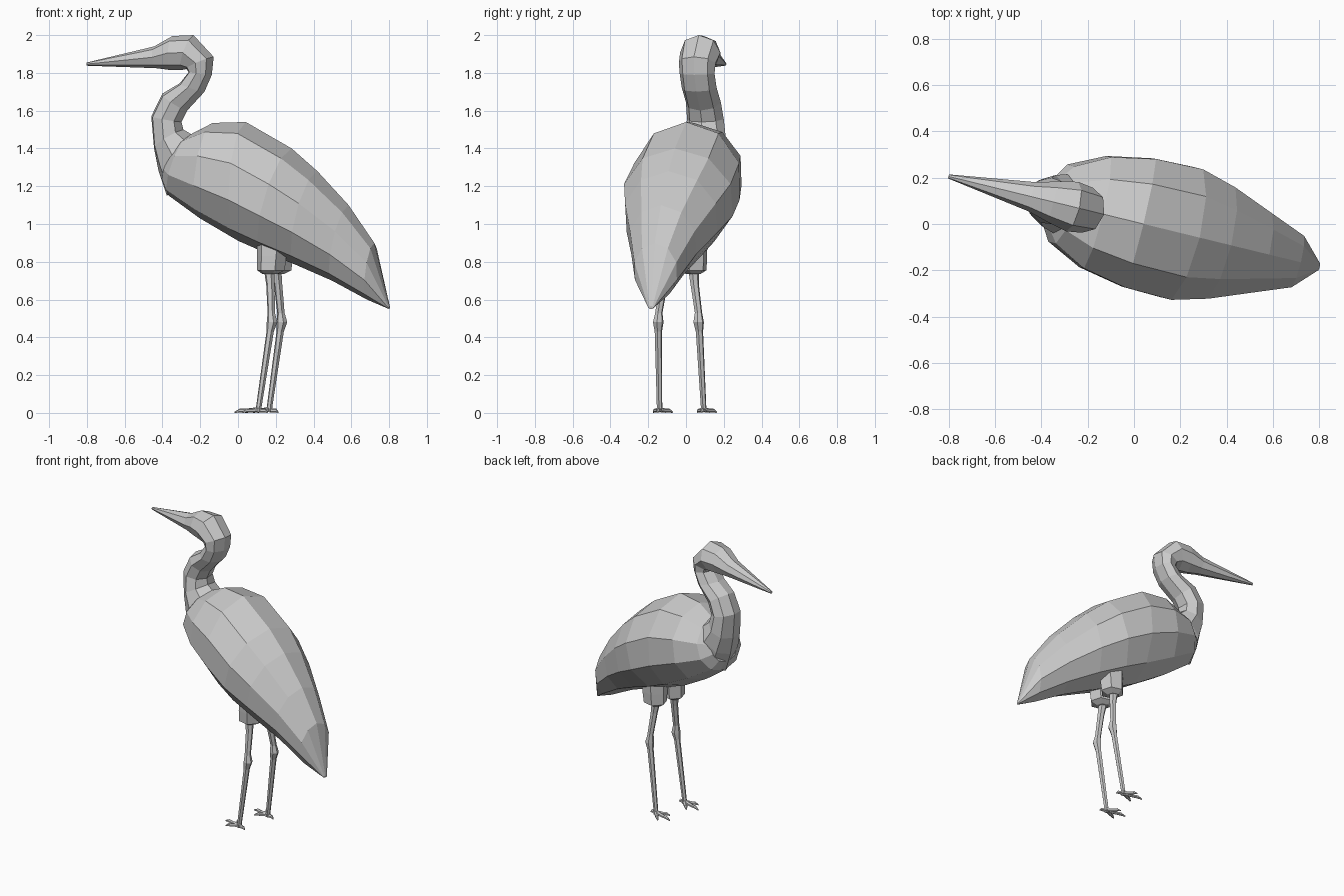
import bpy, bmesh, math
from mathutils import Matrix, Vector

default = bpy.data.objects.get("Cube")
if default:
    bpy.data.objects.remove(default)

grey = bpy.data.materials.new("plain grey")
grey.use_nodes = True
colour = (0.6, 0.6, 0.6, 1)
grey.diffuse_color = colour
grey.node_tree.nodes["Principled BSDF"].inputs["Base Color"].default_value = colour

# The bird stands turned slightly away from the x axis
HEADING = Matrix.Rotation(math.radians(-13.7), 4, 'Z')


def loft(name, rings, sides, offset=(0, 0.01, 0), yaw=0.0, turn=0.0):
    """Skin elliptical rings: (upper x, z, lower x, z, half width[, sideways shift])."""
    place = HEADING @ Matrix.Translation(offset) @ Matrix.Rotation(yaw, 4, 'Z')
    bm = bmesh.new()
    loops = []
    for ring in rings:
        ux, uz, lx, lz, half = ring[:5]
        shift = ring[5] if len(ring) > 5 else 0
        upper, lower = Vector((ux, shift, uz)), Vector((lx, shift, lz))
        centre, axis = (upper + lower) / 2, (upper - lower) / 2
        loop = []
        for i in range(sides):
            a = math.tau * (i + turn) / sides
            point = centre + axis * math.cos(a) + Vector((0, half * math.sin(a), 0))
            loop.append(bm.verts.new(place @ point))
        loops.append(loop)
    for a, b in zip(loops, loops[1:]):
        for i in range(sides):
            j = (i + 1) % sides
            bm.faces.new((a[i], a[j], b[j], b[i]))
    bm.faces.new(loops[0])
    bm.faces.new(loops[-1])
    bmesh.ops.recalc_face_normals(bm, faces=bm.faces[:])
    mesh = bpy.data.meshes.new(name)
    bm.to_mesh(mesh)
    bm.free()
    mesh.materials.append(grey)
    obj = bpy.data.objects.new(name, mesh)
    bpy.context.collection.objects.link(obj)
    return obj


# Body with folded wings, chest to tail
loft("body", [
    (-.33, 1.42, -.41, 1.22, .11),
    (-.27, 1.47, -.38, 1.15, .18),
    (-.14, 1.535, -.21, 1.03, .26),
    (.04, 1.54, 0, .91, .3),
    (.29, 1.4, .13, .855, .305),
    (.43, 1.28, .31, .785, .26),
    (.6, 1.1, .51, .7, .185),
    (.74, .9, .7, .6, .12),
    (.823, .565, .82, .55, .015),
], 10)

# Curved neck, from inside the chest up to the nape
nape = (-.135, 1.885, -.285, 1.82, .1)
crown = (-.245, 2, -.31, 1.815, .11)
beak_base = (-.46, 1.94, -.45, 1.825, .065)
loft("neck", [
    (-.15, 1.38, -.39, 1.15, .13),
    (-.23, 1.46, -.435, 1.28, .13),
    (-.3, 1.5, -.46, 1.4, .115),
    (-.31, 1.54, -.475, 1.57, .1),
    (-.28, 1.6, -.415, 1.69, .095),
    (-.185, 1.7, -.32, 1.745, .095),
    (-.145, 1.79, -.27, 1.805, .095),
    nape,
], 8)
loft("head", [nape, crown, (-.36, 1.995, -.37, 1.815, .09), beak_base], 8)
loft("beak", [beak_base, (-.827, 1.855, -.827, 1.838, .009)], 8)


def post(x, z, radius, shift):
    """Level ring for an upright limb."""
    return (x + radius, z, x - radius, z, radius, shift)


for side, s in (("right", -1), ("left", 1)):
    # Feathered thigh
    loft(side + "_thigh", [
        post(.21, .98, .09, s * .07),
        post(.2, .83, .08, s * .075),
        post(.195, .755, .075, s * .075),
        post(.19, .735, .04, s * .075),
    ], 6)
    # Thin leg with a knobbly joint
    loft(side + "_leg", [
        post(.185, .77, .03, s * .075),
        post(.195, .68, .023, s * .085),
        post(.205, .53, .02, s * .108),
        post(.21, .48, .029, s * .11),
        post(.2, .43, .02, s * .112),
        post(.14, .03, .015, s * .12),
        post(.138, .005, .018, s * .12),
    ], 6)
    # Three front toes and one hind toe
    for toe, yaw, length in (("inner", -35, .09), ("middle", 0, .13),
                             ("outer", 35, .09), ("hind", 180, .05)):
        loft(side + "_" + toe + "_toe", [
            (.01, .032, .01, .004, .016),
            (-length * .55, .022, -length * .55, .002, .012),
            (-length * .75, .024, -length * .75, .002, .011),
            (-length, .008, -length, 0, .004),
        ], 6, (.138, .01 + s * .12, 0), math.radians(yaw))
